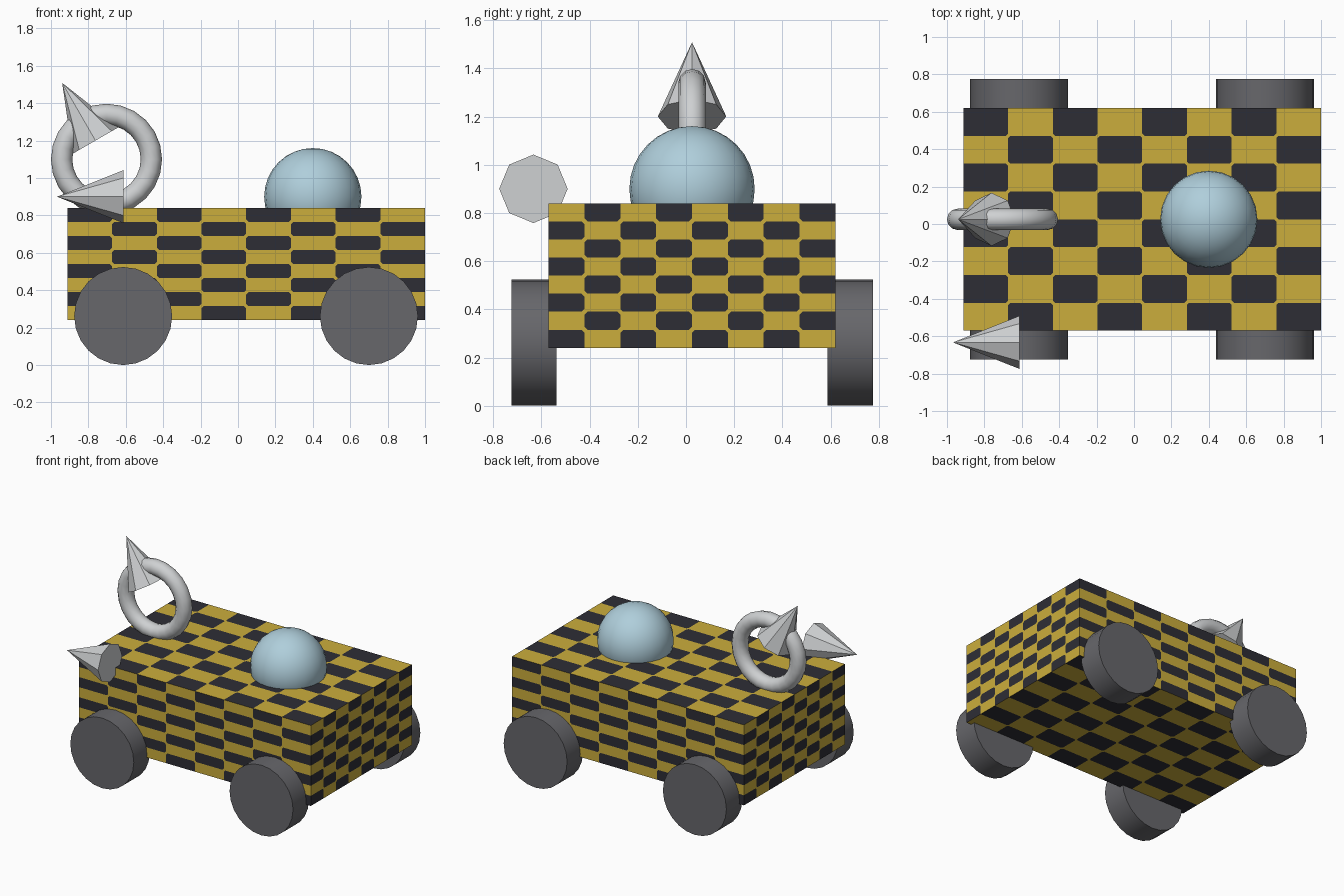
import bpy, bmesh, math
from mathutils import Vector

if "Cube" in bpy.data.objects:
    bpy.data.objects.remove(bpy.data.objects["Cube"])

CY = 0.025  # vehicle centre line in y


def material(name, rgb):
    m = bpy.data.materials.new(name)
    m.diffuse_color = (*rgb, 1.0)
    m.use_nodes = True
    m.node_tree.nodes["Principled BSDF"].inputs["Base Color"].default_value = m.diffuse_color
    return m


YELLOW = material("mustard yellow", (0.60, 0.42, 0.045))
DARK = material("dark slate", (0.027, 0.027, 0.036))
RUBBER = material("wheel grey", (0.135, 0.135, 0.147))
SILVER = material("light silver", (0.62, 0.635, 0.645))
GLASS = material("pale blue", (0.43, 0.62, 0.71))


def finish(name, mat, smooth=None):
    ob = bpy.context.object
    ob.name = name
    ob.data.materials.append(mat)
    if smooth:
        bpy.ops.object.shade_smooth_by_angle(angle=math.radians(smooth))
    return ob


# Body: box cut into 8 x 8 tiles per side, checkered by tile parity
N = 8
lo, hi = Vector((-0.912, -0.57, 0.24)), Vector((1.0, 0.62, 0.84))
size = hi - lo
bm = bmesh.new()
bmesh.ops.create_cube(bm, size=1.0)
bmesh.ops.subdivide_edges(bm, edges=bm.edges[:], cuts=N - 1, use_grid_fill=True)
for v in bm.verts:
    v.co = Vector([lo[a] + (v.co[a] + 0.5) * size[a] for a in range(3)])
bm.normal_update()
# Small clipped tile corners
flat = [v for v in bm.verts
        if all(f.normal.dot(v.link_faces[0].normal) > 0.99 for f in v.link_faces)]
bmesh.ops.bevel(bm, geom=flat, offset=0.012, offset_type='OFFSET',
                segments=1, profile=0.5, affect='VERTICES')
bm.normal_update()
for f in bm.faces:
    c, n = f.calc_center_bounds(), f.normal
    axis = max(range(3), key=lambda a: abs(n[a]))
    total = sum(int((c[a] - lo[a]) / size[a] * N) for a in range(3) if a != axis)
    odd_side = (n[axis] > 0) == (axis == 2)   # front, left and top: odd tiles are dark
    odd_side = odd_side if axis != 1 else n[1] < 0
    is_dark = (total % 2 == 1) == odd_side
    f.material_index = 1 if is_dark and f.calc_area() > 0.002 else 0
mesh = bpy.data.meshes.new("body")
bm.to_mesh(mesh)
bm.free()
mesh.materials.append(YELLOW)
mesh.materials.append(DARK)
bpy.context.collection.objects.link(bpy.data.objects.new("body", mesh))

# Four wheels
for x, end in ((-0.614, "left"), (0.70, "right")):
    for s, side in ((-1, "front"), (1, "back")):
        bpy.ops.mesh.primitive_cylinder_add(
            vertices=24, radius=0.262, depth=0.187,
            location=(x, CY + s * 0.6565, 0.262), rotation=(math.pi / 2, 0, 0))
        finish(f"{side}_{end}_wheel", RUBBER, 40)

# Domed cabin
bpy.ops.mesh.primitive_uv_sphere_add(segments=24, ring_count=16, radius=0.26,
                                     location=(0.40, CY, 0.90))
finish("cabin_dome", GLASS, 40)

# Upright ring
bpy.ops.mesh.primitive_torus_add(major_segments=24, minor_segments=12,
                                 major_radius=0.24, minor_radius=0.057,
                                 location=(-0.703, CY, 1.10),
                                 rotation=(math.pi / 2, 0, 0))
finish("ring", SILVER, 50)


# Eight-sided spikes, flat shaded
def spike(name, base, tilt, length=0.356):
    axis = Vector((-math.sin(tilt), 0, math.cos(tilt)))
    bpy.ops.mesh.primitive_cone_add(vertices=8, radius1=0.142, radius2=0, depth=length,
                                    location=Vector(base) + axis * length / 2,
                                    rotation=(0, -tilt, 0))
    finish(name, SILVER)


spike("ring_spike", (-0.762, CY, 1.20), math.radians(30))
spike("side_spike", (-0.612, -0.633, 0.90), math.radians(90))
